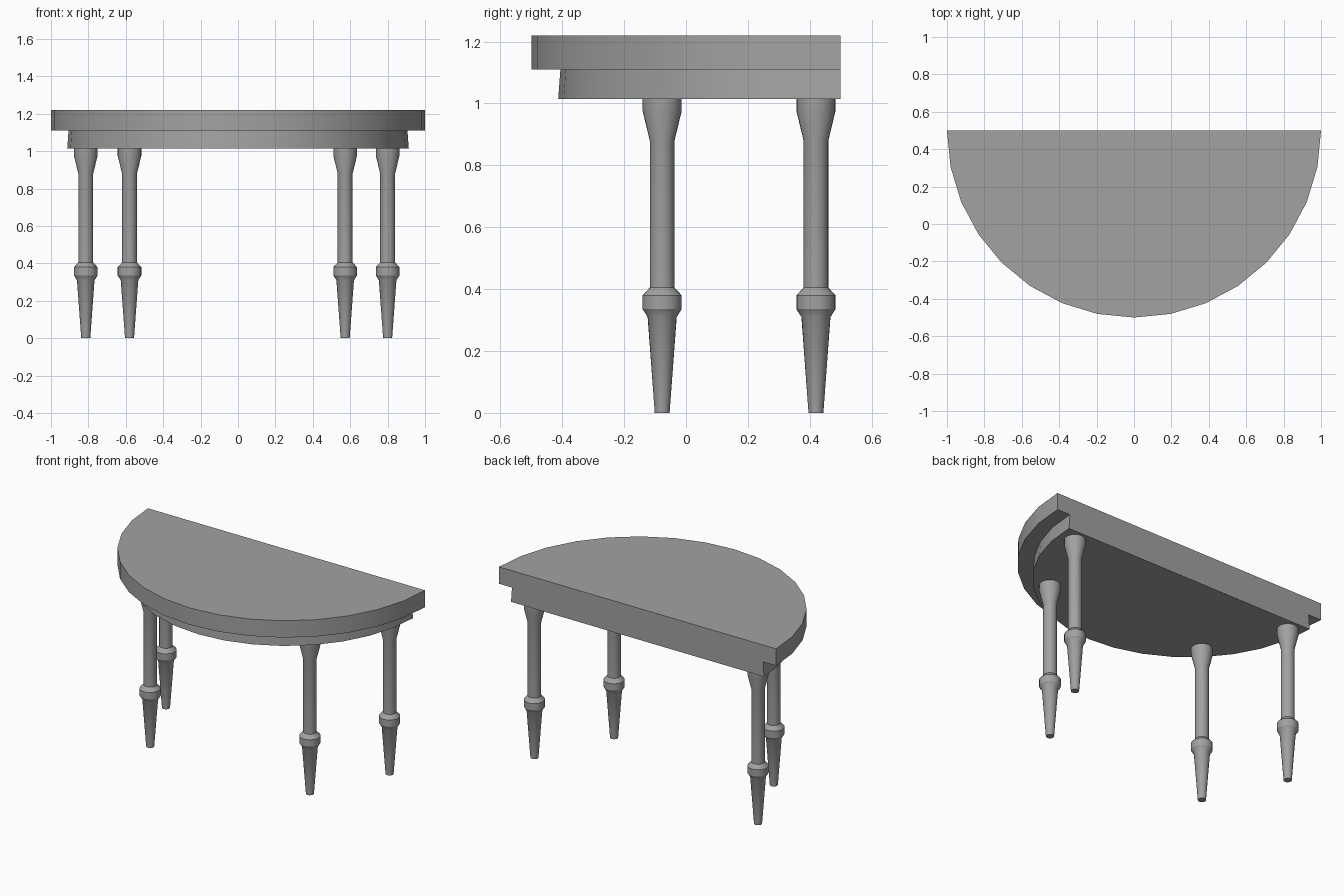
import bpy, bmesh, math

cube = bpy.data.objects.get("Cube")
if cube:
    bpy.data.objects.remove(cube, do_unlink=True)

# One plain grey for the whole table
grey = bpy.data.materials.new("plain grey")
grey.use_nodes = True
colour = (0.36, 0.36, 0.36, 1)
grey.diffuse_color = colour
grey.node_tree.nodes["Principled BSDF"].inputs["Base Color"].default_value = colour

BACK = 0.5      # y of the straight back edge
FACETS = 16     # flat sides around the half circle
SIDES = 24      # sides of each turned leg


def finish(name, bm, location=(0, 0, 0)):
    bmesh.ops.recalc_face_normals(bm, faces=bm.faces)
    mesh = bpy.data.meshes.new(name)
    bm.to_mesh(mesh)
    bm.free()
    mesh.materials.append(grey)
    obj = bpy.data.objects.new(name, mesh)
    obj.location = location
    bpy.context.collection.objects.link(obj)
    bpy.ops.object.select_all(action='DESELECT')
    obj.select_set(True)
    bpy.context.view_layer.objects.active = obj
    bpy.ops.object.shade_smooth_by_angle(angle=math.radians(30))
    return obj


def loft(bm, rings, closed_caps=True):
    """Join matching rings of points with quads and cap both ends."""
    loops = [[bm.verts.new(p) for p in ring] for ring in rings]
    for a, b in zip(loops, loops[1:]):
        for i in range(len(a)):
            j = (i + 1) % len(a)
            bm.faces.new((a[i], a[j], b[j], b[i]))
    bm.faces.new(loops[0][::-1])
    bm.faces.new(loops[-1])


def half_ring(radius, z):
    angles = [math.pi * i / FACETS for i in range(FACETS + 1)]
    return [(radius * math.cos(a), BACK - radius * math.sin(a), z) for a in angles]


def half_disc(name, bottom_radius, top_radius, bottom, top):
    bm = bmesh.new()
    loft(bm, [half_ring(bottom_radius, bottom), half_ring(top_radius, top)])
    return finish(name, bm)


# Half-round top and the apron under it
half_disc("table_top", 1.0, 1.0, 1.11, 1.22)
half_disc("apron", 0.913, 0.906, 1.015, 1.11)

# Turned leg: radius and height from the foot up
LEG = [(0.024, 0), (0.047, 0.31), (0.063, 0.335), (0.063, 0.38),
       (0.04, 0.405), (0.04, 0.88), (0.063, 0.975), (0.063, 1.016)]


def leg(name, x, y):
    bm = bmesh.new()
    turn = [math.tau * i / SIDES for i in range(SIDES)]
    loft(bm, [[(r * math.cos(a), r * math.sin(a), z) for a in turn] for r, z in LEG])
    return finish(name, bm, (x, y, 0))


leg("front_right_leg", -0.58, -0.077)
leg("front_left_leg", 0.573, -0.077)
leg("back_right_leg", -0.814, 0.42)
leg("back_left_leg", 0.80, 0.42)
